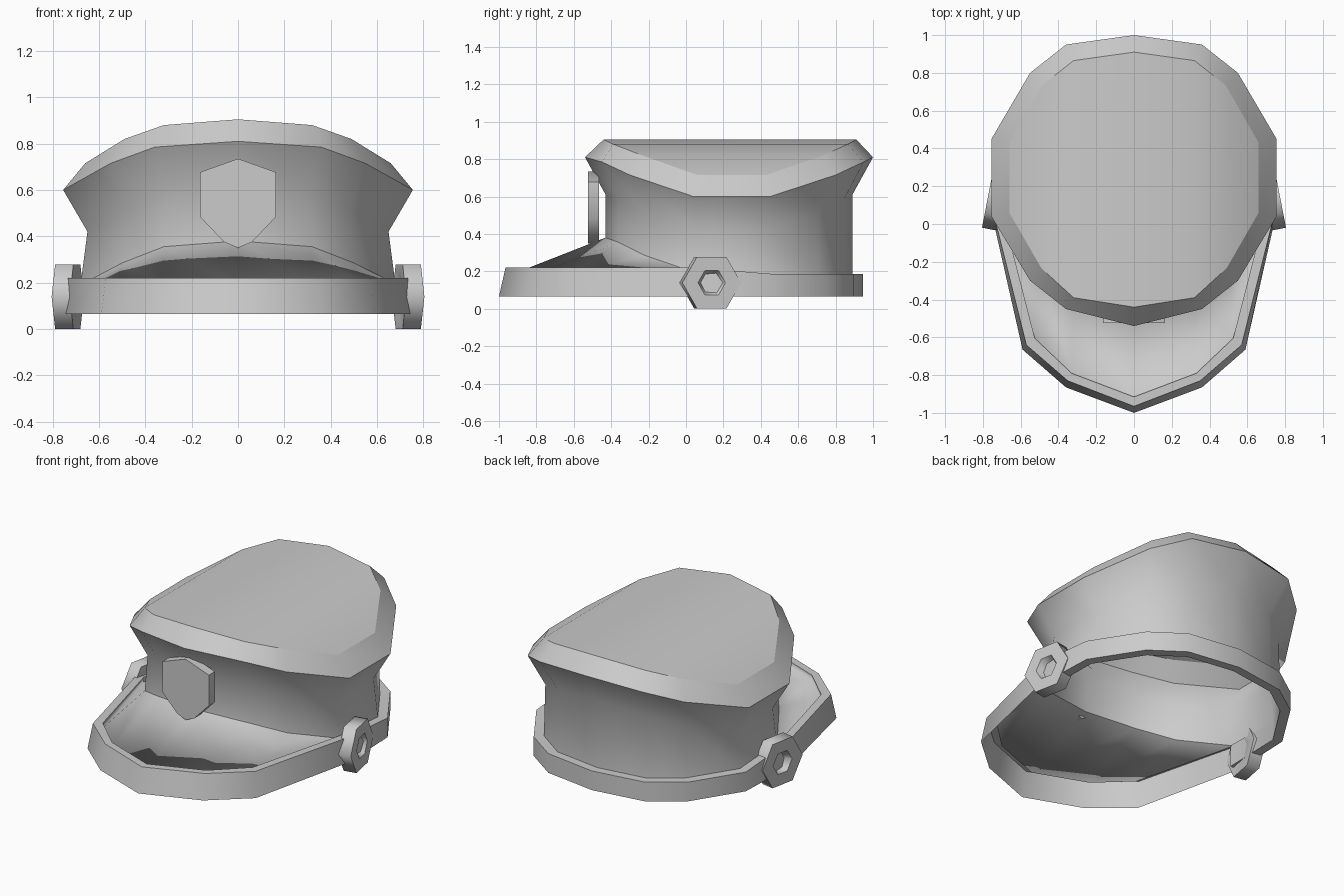
import bpy, bmesh
from math import cos, sin, pi, radians

if "Cube" in bpy.data.objects:
    bpy.data.objects.remove(bpy.data.objects["Cube"])


def make_object(name, verts, faces, angle=30, creased=()):
    """Build a mesh; edges along each index ring in `creased` stay sharp."""
    mesh = bpy.data.meshes.new(name)
    mesh.from_pydata(verts, [], faces)
    bm = bmesh.new()
    bm.from_mesh(mesh)
    bmesh.ops.recalc_face_normals(bm, faces=bm.faces)
    bm.to_mesh(mesh)
    bm.free()
    obj = bpy.data.objects.new(name, mesh)
    bpy.context.collection.objects.link(obj)
    bpy.ops.object.select_all(action='DESELECT')
    obj.select_set(True)
    bpy.context.view_layer.objects.active = obj
    bpy.ops.object.shade_smooth_by_angle(angle=radians(angle))
    for e in mesh.edges:
        a, b = e.vertices
        for ring in creased:
            if a in ring and b in ring and (b - a) % len(ring) in (1, len(ring) - 1):
                e.use_edge_sharp = True
    return obj


def full_ring(half):
    """Mirror a front-to-back half outline into a closed ring."""
    return half + [(-x, y, z) for x, y, z in half[-2:0:-1]]


def loft(rings):
    n = len(rings[0])
    verts = [v for r in rings for v in r]
    faces = []
    for a in range(0, n * (len(rings) - 1), n):
        faces += [(a + i, a + (i + 1) % n, a + n + (i + 1) % n, a + n + i) for i in range(n)]
    return verts, faces


# Crown: flared open shell with a top curved across x
top = [(0, -.44, .905), (.32, -.39, .88), (.49, -.235, .82), (.66, .06, .715),
       (.66, .43, .715), (.485, .735, .82), (.32, .865, .88), (0, .91, .905)]
flare = [(0, -.54, .81), (.36, -.45, .785), (.55, -.30, .715), (.755, .04, .6),
         (.755, .45, .6), (.55, .80, .715), (.36, .95, .785), (0, 1.0, .81)]
neck = [(0, -.43, .61), (.31, -.36, .585), (.48, -.22, .515), (.65, .06, .42),
        (.65, .43, .42), (.49, .71, .515), (.31, .845, .585), (0, .89, .61)]
base = [(0, -.43, .38), (.32, -.36, .355), (.50, -.22, .285), (.68, .06, .19),
        (.68, .43, .187), (.50, .71, .187), (.31, .845, .187), (0, .89, .187)]
verts, faces = loft([full_ring(h) for h in (top, flare, neck, base)])
for k in range(-3, 3):
    faces.append((k % 14, (k + 1) % 14, (6 - k) % 14, (7 - k) % 14))
make_object("crown", verts, faces, 100, (range(14), range(14, 28)))

# Visor: sloping panel from the crown, turning up to the rim ledge
edge = [(0, -.915), (.33, -.79), (.525, -.605), (.69, .04)]
profile = [base[:4]] + [[(x, y, z) for x, y in edge] for z in (.19, .22)]
verts = [v for h in profile for v in [(-x, y, z) for x, y, z in h[:0:-1]] + h]
make_object("visor", verts, [(r + i, r + i + 1, r + i + 8, r + i + 7)
                             for r in (0, 7) for i in range(6)], 150)

# Band: ledged strip forming the visor rim, closed underneath at the back
outline = [(0, -1.0), (.36, -.865), (.59, -.665), (.75, .04),
           (.735, .45), (.54, .755), (.34, .895), (0, .945)]
lip = [(0, -.965), (.35, -.83), (.57, -.64), (.74, .04)] + outline[4:]
inside = edge + [p[:2] for p in base[4:]]
tops, low = [.22] * 4 + [.187] * 4, [.065] * 8
at = lambda pts, zs: full_ring([(x, y, z) for (x, y), z in zip(pts, zs)])
verts, faces = loft([at(outline, low), at(lip, tops), at(inside, tops)])
verts += at(inside, low)
for i in range(3, 11):
    faces += [(i, i + 1, i + 43, i + 42), (i + 28, i + 29, i + 43, i + 42)]
make_object("band", verts, faces, 60)

# Side buttons: hexagonal, with a tapered recess
section = [(.045, -.015), (.075, .04), (.16, .04), (.16, -.04), (.075, -.04), (.045, -.015)]
tilt = radians(11)
for side, label in ((1, "right"), (-1, "left")):
    rings = []
    for r, d in section:
        ring = []
        for i in range(6):
            u, v = r * cos(i * pi / 3), r * sin(i * pi / 3)
            x = .735 + d * cos(tilt) - u * sin(tilt)
            y = .13 + d * sin(tilt) + u * cos(tilt)
            ring.append((side * x, y, .139 + v))
        rings.append(ring)
    verts, faces = loft(rings)
    faces.append(tuple(range(6)))
    make_object("button_" + label, verts, faces, 62, (range(6, 12),))

# Badge: flat shield in front of the crown
shield = [(0, .735), (.163, .677), (.163, .483), (.06, .375), (0, .35)]
front, back = [full_ring([(x, y, z) for x, z in shield]) for y in (-.525, -.465)]
verts, faces = loft([front, back])
n = len(front)
faces += [tuple(range(n)), tuple(range(n, 2 * n))]
make_object("badge", verts, faces, 62)
